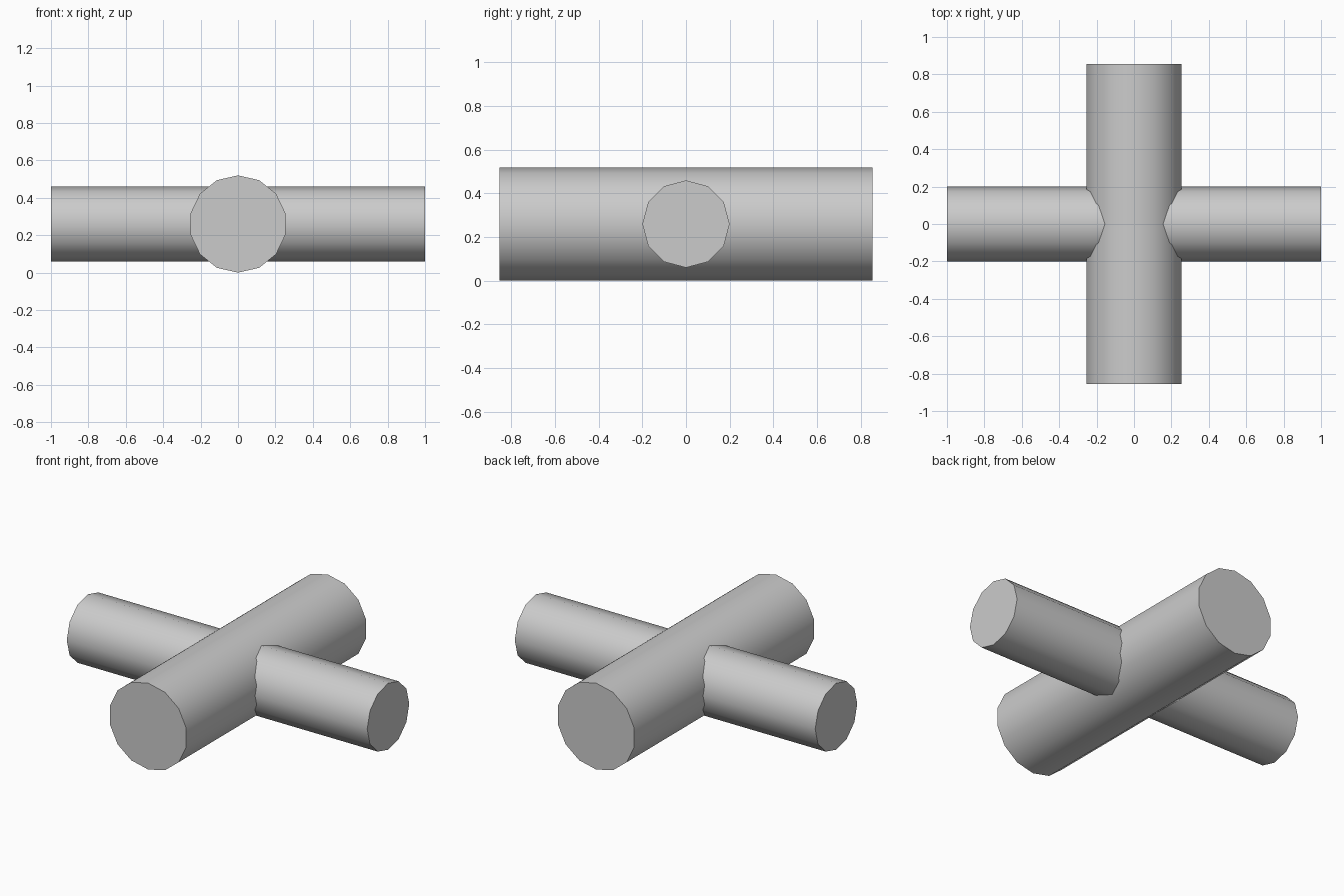
import bpy
from math import pi, radians

cube = bpy.data.objects.get("Cube")
if cube:
    bpy.data.objects.remove(cube, do_unlink=True)

AXIS_HEIGHT = 0.26

# Single plain grey
grey = bpy.data.materials.new("plain grey")
grey.use_nodes = True
colour = (0.6, 0.6, 0.6, 1.0)
grey.diffuse_color = colour
bsdf = next(n for n in grey.node_tree.nodes if n.type == 'BSDF_PRINCIPLED')
bsdf.inputs["Base Color"].default_value = colour
bsdf.inputs["Roughness"].default_value = 0.8


def bar(name, sides, radius, length, rotation):
    """Capped round bar with smooth sides and crisp end rims."""
    bpy.ops.mesh.primitive_cylinder_add(
        vertices=sides, radius=radius, depth=length,
        location=(0, 0, AXIS_HEIGHT), rotation=rotation)
    obj = bpy.context.object
    obj.name = name
    obj.data.materials.append(grey)
    bpy.ops.object.transform_apply(location=False, rotation=True, scale=True)
    bpy.ops.object.shade_smooth_by_angle(angle=radians(40))
    return obj


# Thick bar from front to back, a rim corner pointing up
bar("thick_bar", 14, 0.26, 1.71, (pi / 2, 0, 0))

# Thin bar from side to side, crossing through the middle
bar("thin_crossbar", 12, 0.2, 2.0, (0, pi / 2, 0))
